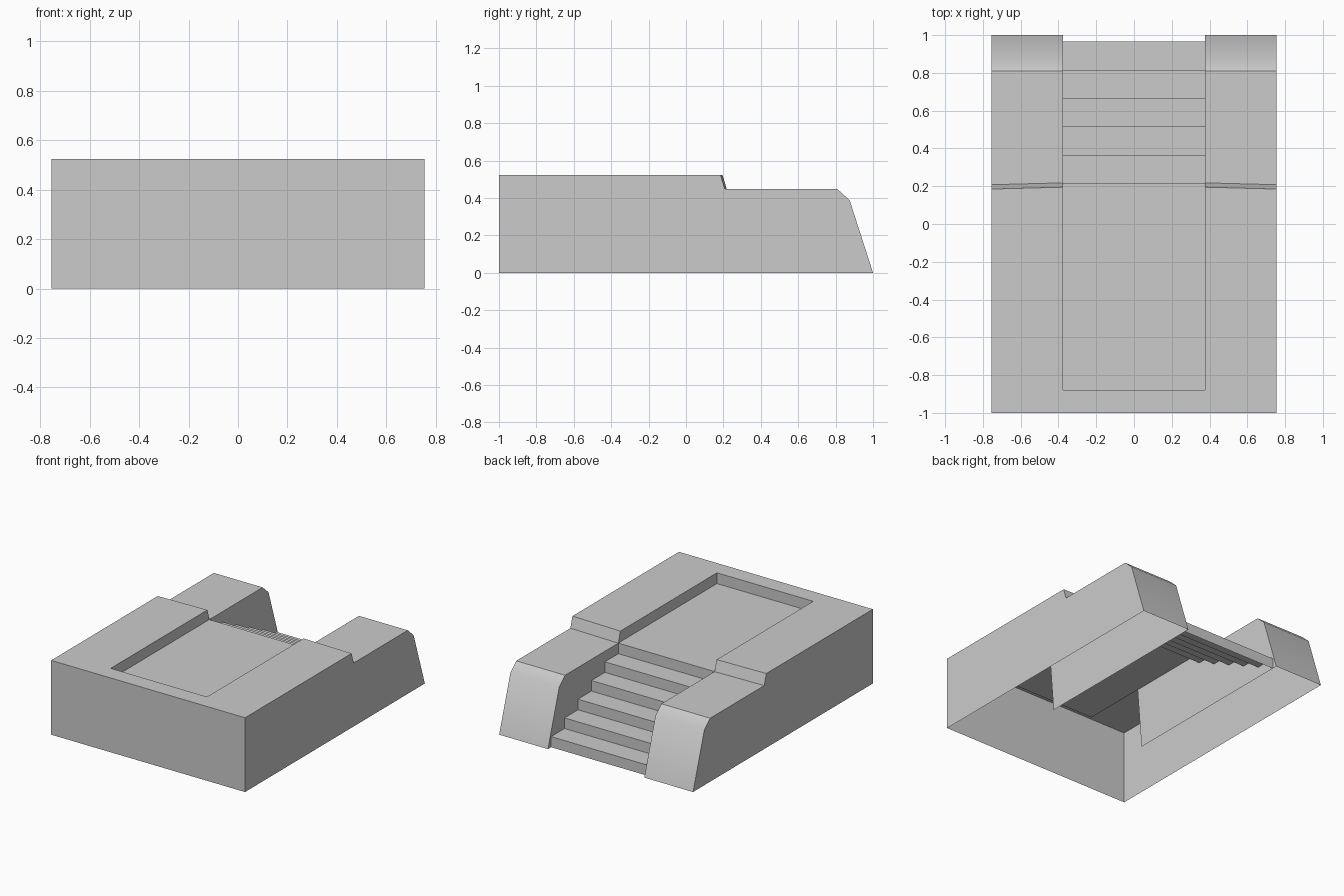
import bpy, bmesh, math

cube = bpy.data.objects.get("Cube")
if cube:
    bpy.data.objects.remove(cube, do_unlink=True)

# Main dimensions
HALF_W, CHANNEL = 0.755, 0.375
TOP, DECK = 0.523, 0.447
RECESS_FRONT, STAIR_TOP, STAIR_END = -0.88, 0.217, 0.965
STEPS = 6

stone = bpy.data.materials.new("grey_stone")
stone.use_nodes = True
grey = (0.6, 0.6, 0.6, 1)
stone.diffuse_color = grey
stone.node_tree.nodes["Principled BSDF"].inputs["Base Color"].default_value = grey


def strip(bm, x_low, low, x_high, high):
    """Skin between two (y, z) profiles standing at two x positions."""
    a = [bm.verts.new((x_low, y, z)) for y, z in low]
    b = [bm.verts.new((x_high, y, z)) for y, z in high]
    for i in range(len(a) - 1):
        bm.faces.new((a[i], b[i], b[i + 1], a[i + 1]))


def panel(bm, x, profile):
    """Flat upright wall at one x position."""
    bm.faces.new([bm.verts.new((x, y, z)) for y, z in profile])


def finish(bm, name, mirror=False):
    bmesh.ops.remove_doubles(bm, verts=bm.verts, dist=0.0005)
    mesh = bpy.data.meshes.new(name)
    bm.to_mesh(mesh)
    bm.free()
    mesh.materials.append(stone)
    obj = bpy.data.objects.new(name, mesh)
    bpy.context.collection.objects.link(obj)
    if mirror:
        obj.modifiers.new("Mirror", 'MIRROR').use_axis[0] = True
    bpy.ops.object.select_all(action='DESELECT')
    obj.select_set(True)
    bpy.context.view_layer.objects.active = obj
    bpy.ops.object.shade_smooth_by_angle(angle=math.radians(35))
    return obj


# Side blocks: raised shoulder, low ledge and battered rear end, open below
rear = [(0.81, DECK), (0.875, 0.388), (1, 0)]


def side_profile(shift):
    return [(-1, 0), (-1, TOP), (0.185 + shift, TOP), (0.208 + shift, DECK)] + rear


outer, inner = side_profile(0), side_profile(0.01)
bm = bmesh.new()
strip(bm, CHANNEL, inner, HALF_W, outer)
panel(bm, HALF_W, outer[::-1])
# Channel wall beside the stairs, and the low wall around the sunken deck
panel(bm, CHANNEL, [(-0.37, 0), (-0.41, DECK)] + rear)
panel(bm, CHANNEL, [(RECESS_FRONT, DECK), (RECESS_FRONT, TOP)] + inner[2:4])
finish(bm, "side_blocks", mirror=True)

# Front parapet and sunken deck
deck = [(-1, 0), (-1, TOP), (RECESS_FRONT, TOP), (RECESS_FRONT, DECK), (STAIR_TOP, DECK)]
bm = bmesh.new()
strip(bm, -CHANNEL, deck, CHANNEL, deck)
finish(bm, "front_wall_and_deck")

# Rear stairs
rise, run = DECK / STEPS, (STAIR_END - STAIR_TOP) / (STEPS - 1)
stairs = []
for i in range(STEPS):
    y = STAIR_TOP + i * run
    stairs += [(y, DECK - i * rise), (y, DECK - (i + 1) * rise)]
bm = bmesh.new()
strip(bm, -CHANNEL, stairs, CHANNEL, stairs)
finish(bm, "rear_stairs")
